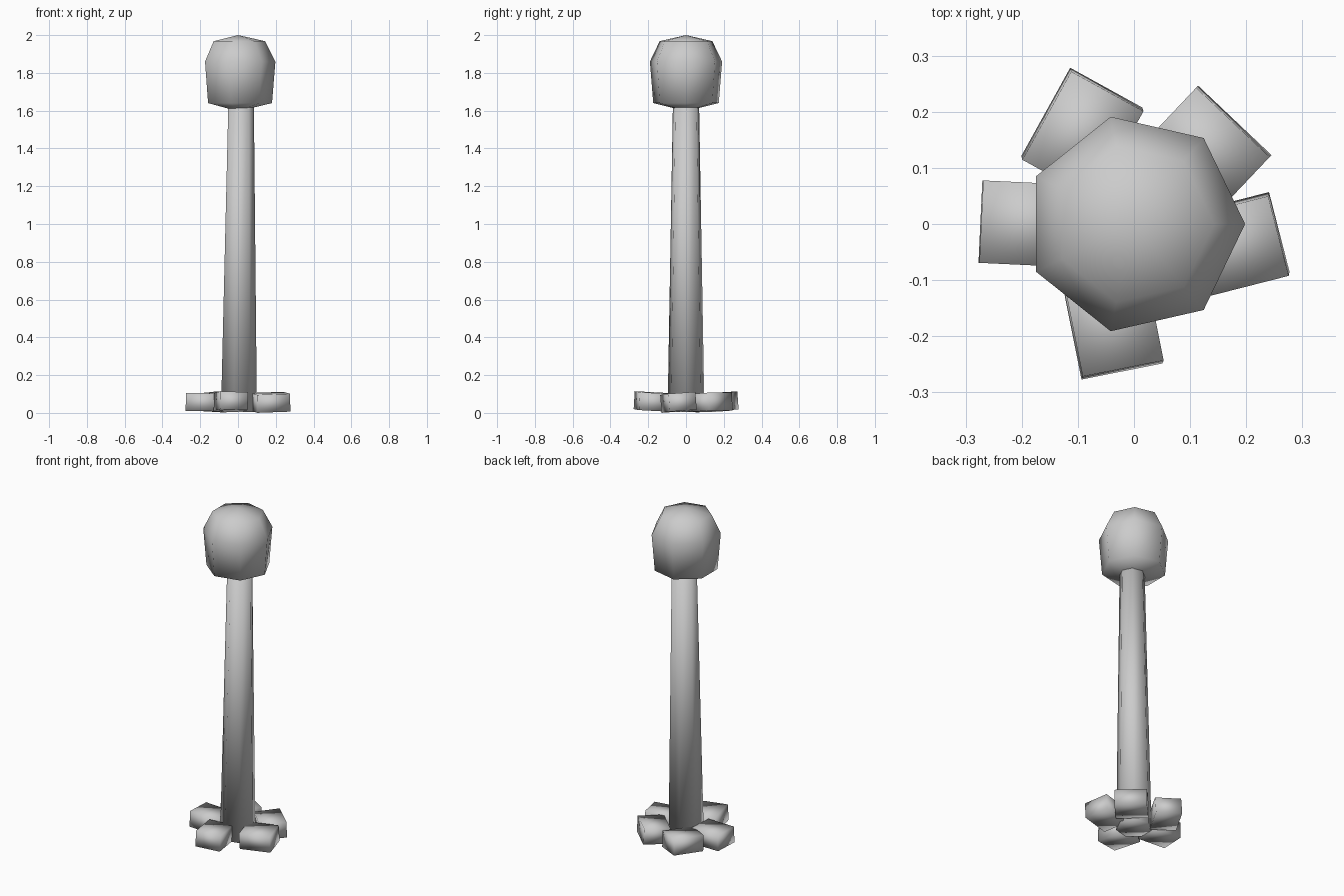
import bpy, bmesh
from math import cos, sin, tau, radians
from mathutils import Matrix, Euler

cube = bpy.data.objects.get("Cube")
if cube:
    bpy.data.objects.remove(cube, do_unlink=True)

GREY = (0.6, 0.6, 0.6, 1)
mat = bpy.data.materials.new("plain_grey")
mat.use_nodes = True
mat.diffuse_color = GREY
mat.node_tree.nodes["Principled BSDF"].inputs["Base Color"].default_value = GREY


def add_object(name, bm):
    bmesh.ops.recalc_face_normals(bm, faces=bm.faces)
    for face in bm.faces:
        face.smooth = True
    mesh = bpy.data.meshes.new(name)
    bm.to_mesh(mesh)
    bm.free()
    mesh.materials.append(mat)
    obj = bpy.data.objects.new(name, mesh)
    bpy.context.collection.objects.link(obj)


def lathe(name, rings, poles=None, sides=7):
    """Loft rings of (centre x, radius, z); close with poles or flat caps."""
    bm = bmesh.new()
    loops = [[bm.verts.new((cx + r * cos(tau * i / sides), r * sin(tau * i / sides), z))
              for i in range(sides)] for cx, r, z in rings]
    for low, high in zip(loops, loops[1:]):
        for i in range(sides):
            j = (i + 1) % sides
            bm.faces.new((low[i], low[j], high[j], high[i]))
    for n, loop in enumerate((loops[0], loops[-1])):
        if poles:
            tip = bm.verts.new((0, 0, poles[n]))
            for i in range(sides):
                bm.faces.new((loop[i], loop[(i + 1) % sides], tip))
        else:
            bm.faces.new(loop)
    add_object(name, bm)


# Tapered, slightly leaning trunk
lathe("trunk", [(0, 0.1, 0.005), (0.013, 0.071, 1.64)])

# Rounded crown
lathe("crown", [(0.002, 0.178, 1.64), (0.002, 0.196, 1.86), (0, 0.143, 1.968)],
      poles=(1.597, 2.0))

# Root blocks: name, centre x, y, z, heading, tilt outward, roll (degrees)
roots = [
    ("right", -0.183, 0.0, 0.057, 177.3, 1, 0),
    ("front", -0.038, -0.172, 0.060, -78.7, 3, -2),
    ("left", 0.171, -0.040, 0.056, 14.3, 2, 4),
    ("back_left", 0.1275, 0.1296, 0.056, 46.6 - 90, 0, 3),
    ("back_right", -0.092, 0.161, 0.058, 61, 3, 3),
]
for side, x, y, z, heading, tilt, roll in roots:
    bm = bmesh.new()
    turn = Euler((radians(roll), radians(-tilt), radians(heading))).to_matrix().to_4x4()
    bmesh.ops.create_cube(bm, size=1, matrix=Matrix.Translation((x, y, z)) @ turn
                          @ Matrix.Diagonal((0.18, 0.147, 0.095, 1)))
    add_object("root_block_" + side, bm)
